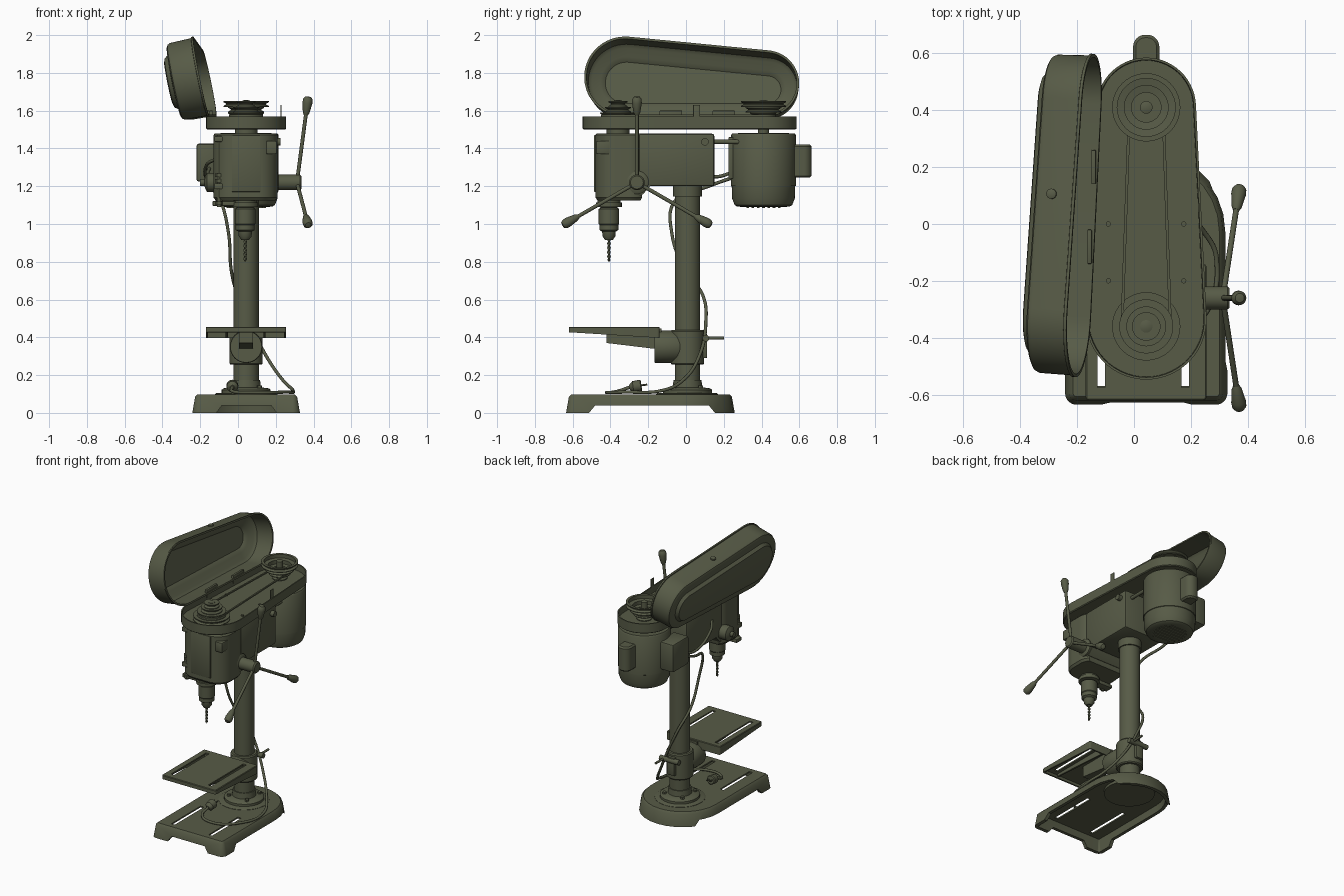
import bpy, bmesh, math
from math import pi, sin, cos, asin, radians
from mathutils import Vector, Matrix

cube = bpy.data.objects.get("Cube")
if cube:
    bpy.data.objects.remove(cube)

OLIVE = (0.095, 0.104, 0.062, 1)
paint = bpy.data.materials.new("olive paint")
paint.use_nodes = True
paint.diffuse_color = OLIVE
bsdf = next(n for n in paint.node_tree.nodes if n.type == 'BSDF_PRINCIPLED')
bsdf.inputs["Base Color"].default_value = OLIVE
CX = 0.043  # centre line of the machine


def finish(ob, angle=35):
    bpy.ops.object.select_all(action='DESELECT')
    ob.select_set(True)
    bpy.context.view_layer.objects.active = ob
    bpy.ops.object.shade_smooth_by_angle(angle=radians(angle))
    return ob


def from_bmesh(name, bm):
    bmesh.ops.recalc_face_normals(bm, faces=bm.faces)
    me = bpy.data.meshes.new(name)
    bm.to_mesh(me)
    bm.free()
    me.materials.append(paint)
    ob = bpy.data.objects.new(name, me)
    bpy.context.collection.objects.link(ob)
    return finish(ob)


def loft(name, rings, matrix=None, closed=False):
    """Skin a list of equal-length point rings; cap the ends unless closed."""
    bm = bmesh.new()
    vs = [[bm.verts.new(p) for p in r] for r in rings]
    n = len(rings[0])
    pairs = list(zip(vs, vs[1:])) + ([(vs[-1], vs[0])] if closed else [])
    for a, b in pairs:
        for i in range(n):
            j = (i + 1) % n
            bm.faces.new((a[i], a[j], b[j], b[i]))
    if not closed:
        bm.faces.new(vs[0])
        bm.faces.new(vs[-1])
    if matrix:
        bm.transform(matrix)
    return from_bmesh(name, bm)


def ring(arcs, inset, z, n=14):
    """Outline made of arcs (x, y, radius, start, end) shrunk by inset."""
    pts = []
    for x, y, r, a0, a1 in arcs:
        rr = max(r - inset, 0.001)
        for i in range(n + 1):
            a = a0 + (a1 - a0) * i / n
            pts.append((x + rr * cos(a), y + rr * sin(a), z))
    return pts


def taper(y1, r1, y2, r2):
    f = asin((r1 - r2) / (y2 - y1))
    return [(CX, y1, r1, pi - f, 2 * pi + f), (CX, y2, r2, f, pi - f)]


def round_rect(x0, x1, y0, y1, r):
    c = [(x1 - r, y1 - r), (x0 + r, y1 - r), (x0 + r, y0 + r), (x1 - r, y0 + r)]
    return [(x, y, r, i * pi / 2, (i + 1) * pi / 2) for i, (x, y) in enumerate(c)]


def lathe(name, prof, loc, axis=(0, 0, 1), n=32):
    """Turn (radius, height) pairs around an axis through loc."""
    rings = [[(r * cos(2 * pi * i / n), r * sin(2 * pi * i / n), h) for i in range(n)]
             for r, h in prof]
    m = Matrix.Translation(loc) @ Vector(axis).to_track_quat('Z', 'Y').to_matrix().to_4x4()
    return loft(name, rings, m)


def rod(name, a, b, r, n=16):
    d = Vector(b) - Vector(a)
    return lathe(name, [(r, 0), (r, d.length)], a, d, n)


def box(name, lo, hi, bevel=0.006):
    bm = bmesh.new()
    bmesh.ops.create_cube(bm, size=1)
    lo, hi = Vector(lo), Vector(hi)
    for v in bm.verts:
        v.co = Vector([(l + h) / 2 + c * (h - l) for l, h, c in zip(lo, hi, v.co)])
    if bevel:
        bmesh.ops.bevel(bm, geom=bm.edges[:], offset=bevel, segments=2, profile=0.5, affect='EDGES')
    return from_bmesh(name, bm)


def prism_x(name, yz, x0, x1):
    return loft(name, [[(x, y, z) for y, z in yz] for x in (x0, x1)])


def cord(name, pts, r):
    cu = bpy.data.curves.new(name, 'CURVE')
    cu.dimensions, cu.bevel_depth, cu.bevel_resolution, cu.resolution_u = '3D', r, 2, 8
    sp = cu.splines.new('BEZIER')
    sp.bezier_points.add(len(pts) - 1)
    for bp, p in zip(sp.bezier_points, pts):
        bp.co = p
        bp.handle_left_type = bp.handle_right_type = 'AUTO'
    cu.materials.append(paint)
    ob = bpy.data.objects.new(name, cu)
    bpy.context.collection.objects.link(ob)
    return ob


def cut(ob, cutters):
    for c in cutters:
        m = ob.modifiers.new("cut", 'BOOLEAN')
        m.object, m.solver = c, 'EXACT'
        finish(ob)
        bpy.ops.object.modifier_apply(modifier=m.name)
        bpy.data.objects.remove(c)
    finish(ob)


# Hollow base with a round back, arched feet and two slots
plan = [(CX, -0.027, 0.285, 0, pi), (-0.202, -0.595, 0.04, pi, 1.5 * pi), (0.288, -0.595, 0.04, 1.5 * pi, 2 * pi)]
base = loft("base", [ring(plan, i, z) for i, z in
                     ((0.035, 0.088), (0.025, 0), (0, 0), (0.015, 0.085), (0.028, 0.098))])
arch = [(-0.53, -0.02), (-0.48, 0.04), (0.12, 0.04), (0.17, -0.02)]
side_arch = prism_x("side_arch", arch, -0.5, 0.6)
front_arch = loft("front_arch", [[(x, y, z) for x, z in
                  ((-0.13, -0.02), (-0.085, 0.04), (0.175, 0.04), (0.22, -0.02))] for y in (-0.9, -0.3)])
cut(base, [side_arch, front_arch] +
    [box("slot", (x - 0.014, -0.57, 0.05), (x + 0.014, -0.24, 0.2), 0) for x in (-0.115, 0.18)])
lathe("base_pad", [(0.165, 0.07), (0.165, 0.1), (0.155, 0.106)], (CX, 0.005, 0))

# Column with its foot flange, bolts and top collar
lathe("column", [(0.067, 0.08), (0.067, 1.3)], (CX, 0.008, 0))
lathe("foot_flange", [(0.13, 0.1), (0.13, 0.122), (0.12, 0.13), (0.078, 0.135), (0.074, 0.175)], (CX, 0.008, 0))
lathe("column_collar", [(0.076, 1.145), (0.076, 1.21)], (CX, 0.008, 0))
for k in range(4):
    a = pi / 4 + k * pi / 2
    lathe("flange_bolt", [(0.014, 0.12), (0.014, 0.145)], (CX + 0.1 * cos(a), 0.008 + 0.1 * sin(a), 0), n=6)

# Work table with slots, hollow underside and a tilting arm
plan = round_rect(-0.17, 0.255, -0.62, -0.14, 0.012)
low = lambda i: [(x, y, 0.427 - 0.03 * (y + 0.62) / 0.48) for x, y, z in ring(plan, i, 0, 3)]
table = loft("table", [ring(plan, 0.011, 0.446, 3), low(0.011), low(0), ring(plan, 0, 0.452, 3), ring(plan, 0.004, 0.456, 3)])
cut(table, [box("slot", (x - 0.013, -0.575, 0.4), (x + 0.013, -0.18, 0.5), 0) for x in (-0.115, 0.18)])
prism_x("table_arm", [(-0.42, 0.448), (-0.42, 0.37), (-0.13, 0.335), (-0.13, 0.448)], 0.005, 0.08)
for x in (-0.06, 0.14):
    prism_x("table_rib", [(-0.6, 0.448), (-0.6, 0.43), (-0.15, 0.4), (-0.15, 0.448)], x - 0.006, x + 0.006)
lathe("tilt_boss", [(0.083, 0), (0.086, 0.006), (0.086, 0.12), (0.06, 0.18)], (CX, -0.168, 0.35), (0, 1, 0))
lathe("table_clamp", [(0.082, 0.255), (0.088, 0.262), (0.088, 0.432), (0.082, 0.44)], (CX, 0.008, 0))
box("clamp_ears", (CX - 0.028, 0.07, 0.29), (CX + 0.028, 0.112, 0.42))
rod("clamp_screw", (-0.02, 0.105, 0.395), (0.13, 0.105, 0.395), 0.018)
rod("clamp_lever", (0.1, 0.1, 0.395), (0.1, 0.2, 0.397), 0.008)

# Head casting: rounded front housing and rear block
plan = [(0.115, -0.3, 0.095, 0, pi / 4), (-0.03, -0.3, 0.095, 0.75 * pi, pi),
        (-0.02, -0.37, 0.11, pi, 1.5 * pi), (0.1, -0.37, 0.11, 1.5 * pi, 2 * pi)]
loft("head_front", [ring(plan, i, z) for i, z in ((0.012, 1.125), (0, 1.14), (0, 1.47), (0.008, 1.48))])
box("head_rear", (CX - 0.155, -0.25, 1.2), (CX + 0.155, 0.15, 1.478), 0.012)
prism_x("head_web", [(-0.3, 1.3), (-0.3, 1.15), (-0.23, 1.155), (-0.19, 1.2), (-0.15, 1.3)], CX - 0.15, CX + 0.15)
box("front_panel", (-0.033, -0.487, 1.17), (0.12, -0.47, 1.47), 0.004)
lathe("head_neck", [(0.06, 1.47), (0.06, 1.53)], (CX, -0.36, 0))
box("switch_box", (0.15, -0.475, 1.37), (0.205, -0.4, 1.44))

# Quill, chuck and twisted bit
SP = (CX - 0.005, -0.408, 0)
lathe("quill", [(0.06, 1.13), (0.06, 1.115), (0.068, 1.113), (0.068, 1.09), (0.038, 1.088), (0.036, 1.06)], SP)
lathe("chuck", [(0.04, 1.088), (0.054, 1.08), (0.054, 1.0), (0.05, 0.995), (0.05, 0.968), (0.036, 0.96),
                (0.034, 0.935), (0.02, 0.915)], SP)
rings = []
for k in range(31):
    t, z = k * 0.6, 0.93 - 0.13 * k / 30
    s = 1 if k < 29 else 0.35
    rings.append([(SP[0] + s * (0.01 * cos(a) * cos(t) - 0.006 * sin(a) * sin(t)),
                   SP[1] + s * (0.01 * cos(a) * sin(t) + 0.006 * sin(a) * cos(t)), z)
                  for a in [i * pi / 4 for i in range(8)]])
loft("drill_bit", rings)

# Depth stop on the left of the head front
box("stop_arm", (-0.135, -0.44, 1.095), (0.02, -0.38, 1.122))
for z in (1.2, 1.45):
    box("stop_bracket", (-0.125, -0.46, z - 0.015), (-0.06, -0.4, z + 0.015), 0.004)
rod("stop_rod", (-0.1, -0.435, 1.09), (-0.1, -0.435, 1.47), 0.011)
rod("scale_rod", (-0.075, -0.45, 1.19), (-0.075, -0.45, 1.46), 0.008)
for z in (1.22, 1.25, 1.1):
    rod("stop_nut", (-0.1, -0.435, z), (-0.1, -0.435, z + 0.018), 0.022, 6)

# Feed hub with three handles, return spring cap
HUB = Vector((0, -0.26, 1.22))
lathe("feed_boss", [(0.062, 0.15), (0.062, 0.205), (0.045, 0.215)], HUB, (1, 0, 0))
lathe("feed_hub", [(0.041, 0.2), (0.041, 0.328), (0.034, 0.336)], HUB, (1, 0, 0))
lathe("spring_cap", [(0.05, 0.1), (0.05, 0.165), (0.03, 0.175), (0.018, 0.177), (0.018, 0.2)], HUB, (-1, 0, 0))
for k in range(3):
    a = pi / 2 + k * 2 * pi / 3
    out = Vector((0, cos(a), sin(a)))
    start, end = HUB + Vector((0.312, 0, 0)), HUB + Vector((0.372, 0, 0)) + out * 0.455
    d = (end - start).normalized()
    rod("handle_rod", start, end - d * 0.07, 0.01)
    lathe("handle_knob", [(0.011, -0.1), (0.018, -0.085), (0.026, -0.035), (0.025, -0.014), (0.016, -0.002), (0.006, 0)],
          end, d, 20)

# Belt tray, open on top
plan = taper(-0.335, 0.212, 0.41, 0.175)
loft("belt_tray", [ring(plan, i, z, 28) for i, z in
                   ((0.01, 1.525), (0.008, 1.57), (0, 1.57), (0, 1.505), (0.006, 1.5))])
for x in (-0.09, 0.175):
    for y in (-0.2, 0):
        lathe("tray_screw", [(0.009, 1.525), (0.009, 1.533)], (x, y, 0), n=12)
box("latch_plate", (0.225, 0.038, 1.53), (0.231, 0.074, 1.63), 0.002)

# Stepped pulleys: cone on the spindle, dished inverted cone on the motor
for name, y, radii in (("spindle_pulley", -0.36, (0.12, 0.095, 0.07, 0.05)),
                       ("motor_pulley", 0.41, (0.05, 0.07, 0.095, 0.12))):
    prof = []
    for k, r in enumerate(radii):
        z = 1.53 + 0.03 * k
        prof += [(r, z), (r, z + 0.005), (r - 0.014, z + 0.013), (r - 0.014, z + 0.017), (r, z + 0.025), (r, z + 0.03)]
    if radii[0] < radii[-1]:
        for k in (3, 2, 1):
            z = 1.53 + 0.03 * k
            prof += [(radii[k] - 0.018, z + 0.03), (radii[k] - 0.018, z + 0.004)]
    prof += [(0.022, prof[-1][1]), (0.022, 1.652), (0.01, 1.656)]
    lathe(name, prof, (CX, y, 0), n=40)
belt = taper(-0.36, 0.09, 0.41, 0.064)
loft("drive_belt", [ring(belt, i, z, 20) for i, z in ((0, 1.57), (0, 1.58), (0.01, 1.58), (0.01, 1.57))], closed=True)

# Hinged lid, swung open about the left edge of the tray
pivot, along = Vector((-0.155, -0.335, 1.575)), Vector((0.037, 0.745, 0))
swing = (Matrix.Translation(pivot + Vector((0, 0, 0.012))) @ Matrix.Rotation(radians(-101.5), 4, along)
         @ Matrix.Translation(-pivot))
loft("belt_cover", [ring(plan, i, 1.575 + h, 28) for i, h in
                    ((0.1, 0.17), (0.075, 0.15), (0.03, 0.142), (0.012, 0.125), (0.008, 0), (-0.004, 0), (-0.004, 0.01),
                     (0.002, 0.012), (0.005, 0.128), (0.012, 0.142), (0.026, 0.149), (0.065, 0.152), (0.08, 0.172), (0.1, 0.178))], swing)
knob = lathe("cover_knob", [(0.018, 0), (0.018, 0.012), (0.01, 0.016)], (CX + 0.185, 0.08, 1.66), (1, 0, 0), 16)
knob.data.transform(swing)
for y in (-0.08, 0.2):
    x = -0.165 + 0.05 * (y + 0.335)
    box("hinge_leaf", (x - 0.012, y - 0.06, 1.54), (x + 0.004, y + 0.06, 1.6), 0.003)

# Motor with end bell, vents, capacitor and junction box
MY = 0.41
lathe("motor", [(0.1, 1.09), (0.138, 1.092), (0.152, 1.1), (0.166, 1.135), (0.168, 1.2), (0.172, 1.202), (0.172, 1.47),
                (0.165, 1.48), (0.03, 1.482), (0.03, 1.53)], (CX, MY, 0), n=48)
for k in range(-3, 4):
    w = math.sqrt(0.105 ** 2 - (k * 0.028) ** 2)
    box("vent_bar", (CX - w, MY + k * 0.028 - 0.007, 1.086), (CX + w, MY + k * 0.028 + 0.007, 1.092), 0)
loft("capacitor", [ring(round_rect(CX - 0.046, CX + 0.046, 0.5, 0.665, 0.042), i, z, 8) for i, z in
                   ((0.01, 1.245), (0, 1.255), (0, 1.41), (0.01, 1.42))])
box("junction_box", (-0.22, 0.28, 1.225), (-0.1, 0.46, 1.425), 0.012)

# Motor mount bars between head and motor
for x in (CX - 0.1, CX + 0.1):
    rod("mount_bar", (x, 0.1, 1.435), (x, 0.33, 1.435), 0.012)
box("mount_plate", (CX - 0.07, 0.225, 1.24), (CX + 0.07, 0.25, 1.46), 0.004)
rod("tension_knob", (0.19, 0.1, 1.435), (0.225, 0.1, 1.435), 0.02)

# Power cord, switch cord and plug
cord("power_cord", [(-0.16, 0.29, 1.26), (-0.15, 0.12, 1.2), (-0.09, -0.06, 1.12), (-0.05, -0.075, 0.95), (-0.035, 0.0, 0.75),
                    (0.0, 0.09, 0.62), (0.06, 0.105, 0.48), (0.15, 0.07, 0.3), (0.24, -0.02, 0.17), (0.29, -0.12, 0.12),
                    (0.24, -0.33, 0.11), (0.08, -0.42, 0.108), (-0.03, -0.36, 0.115), (-0.03, -0.3, 0.135)], 0.009)
cord("switch_cord", [(-0.15, 0.3, 1.3), (-0.17, 0.15, 1.25), (-0.16, -0.05, 1.32), (-0.1, -0.15, 1.35)], 0.009)
lathe("plug", [(0.012, 0), (0.03, 0.02), (0.032, 0.06), (0.026, 0.065)], (-0.03, -0.3, 0.135), (0, 1, 0.15), 16)
for x in (-0.042, -0.018):
    rod("plug_pin", (x, -0.24, 0.145), (x, -0.205, 0.15), 0.005, 8)
